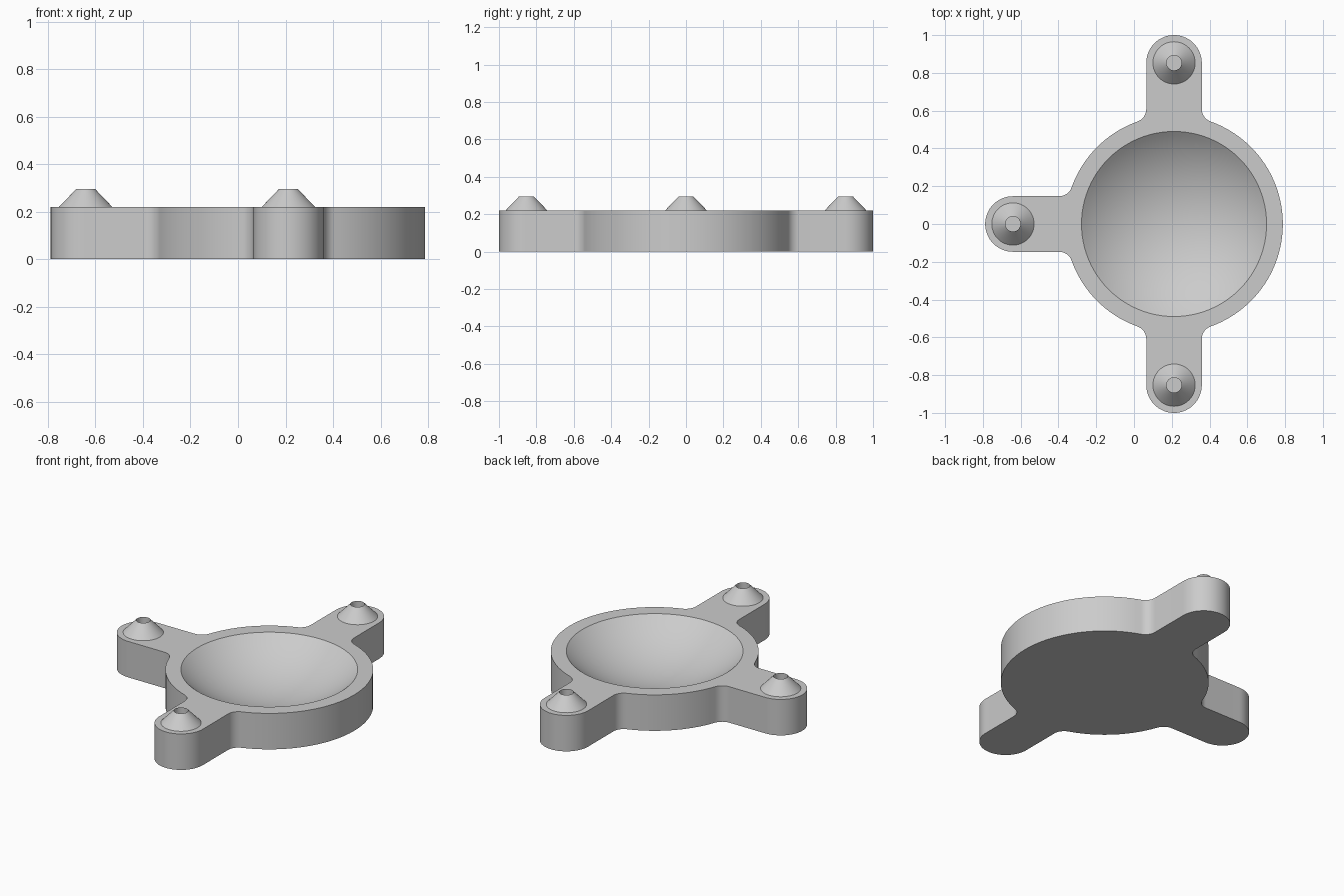
import bpy, bmesh
from math import sin, cos, pi, atan2, sqrt, radians
from mathutils import Vector, Matrix

if "Cube" in bpy.data.objects:
    bpy.data.objects.remove(bpy.data.objects["Cube"])

CX = 0.212            # centre of the dish
R = 0.576             # outer radius of the dish
BOWL_R, BOWL_DEPTH = 0.49, 0.18
ARM, ARM_R = 0.853, 0.147   # arm length to its round end, half width
FILLET = 0.07
TOP, TIP = 0.22, 0.295
ARM_ANGLES = (pi / 2, pi, 3 * pi / 2)

grey = bpy.data.materials.new("plain grey")
grey.use_nodes = True
grey.diffuse_color = (0.6, 0.6, 0.6, 1)
grey.node_tree.nodes["Principled BSDF"].inputs["Base Color"].default_value = (0.6, 0.6, 0.6, 1)


def make(name, bm):
    bmesh.ops.recalc_face_normals(bm, faces=bm.faces)
    mesh = bpy.data.meshes.new(name)
    bm.to_mesh(mesh)
    bm.free()
    mesh.materials.append(grey)
    obj = bpy.data.objects.new(name, mesh)
    bpy.context.collection.objects.link(obj)
    return obj


def smooth(obj):
    bpy.ops.object.select_all(action="DESELECT")
    obj.select_set(True)
    bpy.context.view_layer.objects.active = obj
    bpy.ops.object.shade_smooth_by_angle(angle=radians(30))


def lathe(name, profile, centre, steps):
    bm = bmesh.new()
    verts = [bm.verts.new((r, 0, z)) for r, z in profile]
    edges = [bm.edges.new(pair) for pair in zip(verts, verts[1:])]
    bmesh.ops.spin(bm, geom=verts + edges, cent=(0, 0, 0), axis=(0, 0, 1),
                   angle=2 * pi, steps=steps, use_merge=True)
    bmesh.ops.remove_doubles(bm, verts=bm.verts, dist=1e-5)
    bmesh.ops.translate(bm, verts=bm.verts, vec=centre)
    return make(name, bm)


def arc(cx, cy, r, start, end, n):
    return [Vector((cx + r * cos(start + (end - start) * i / n),
                    cy + r * sin(start + (end - start) * i / n), 0)) for i in range(n + 1)]


# Outline of one arm along +x: fillet, round end, fillet
fy = ARM_R + FILLET
fx = sqrt((R + FILLET) ** 2 - fy ** 2)
join = atan2(fy, fx)
arm = arc(fx, -fy, FILLET, pi - join, pi / 2, 8)
arm += arc(ARM, 0, ARM_R, -pi / 2, pi / 2, 32)
arm += arc(fx, fy, FILLET, -pi / 2, join - pi, 8)

# Whole outline: each arm followed by the rim up to the next arm
outline = []
for a, nxt in zip(ARM_ANGLES, ARM_ANGLES[1:] + (ARM_ANGLES[0] + 2 * pi,)):
    outline += [Matrix.Rotation(a, 3, "Z") @ p for p in arm]
    gap = nxt - a - 2 * join
    outline += arc(0, 0, R, a + join, nxt - join, round(gap * 20))[1:-1]

# Solid body
bm = bmesh.new()
base = bm.faces.new([bm.verts.new(p + Vector((CX, 0, 0))) for p in outline])
up = bmesh.ops.extrude_face_region(bm, geom=[base], use_keep_orig=True)
bmesh.ops.translate(bm, vec=(0, 0, TOP),
                    verts=[v for v in up["geom"] if isinstance(v, bmesh.types.BMVert)])
body = make("dish_body", bm)

# Hollow of the dish: a spherical cap cut out of the body
ball = (BOWL_R ** 2 + BOWL_DEPTH ** 2) / (2 * BOWL_DEPTH)
floor = TOP - BOWL_DEPTH
half = atan2(BOWL_R, ball - BOWL_DEPTH)
cap = [(ball * sin(half * i / 20), floor + ball * (1 - cos(half * i / 20))) for i in range(21)]
cutter = lathe("bowl_cutter", cap + [(BOWL_R, TOP + 0.1), (0, TOP + 0.1)], (CX, 0, 0), 96)
cutter.hide_render = True
cut = body.modifiers.new("bowl", "BOOLEAN")
cut.operation = "DIFFERENCE"
cut.solver = "EXACT"
cut.object = cutter
bpy.context.view_layer.objects.active = body
bpy.ops.object.modifier_apply(modifier=cut.name)
bpy.data.objects.remove(cutter)
smooth(body)

# Hollow conical studs at the arm ends
for name, a in zip(("back_stud", "right_stud", "front_stud"), ARM_ANGLES):
    smooth(lathe(name, [(0.112, TOP), (0.04, TIP), (0.04, TOP)],
                 (CX + ARM * cos(a), ARM * sin(a), 0), 48))
